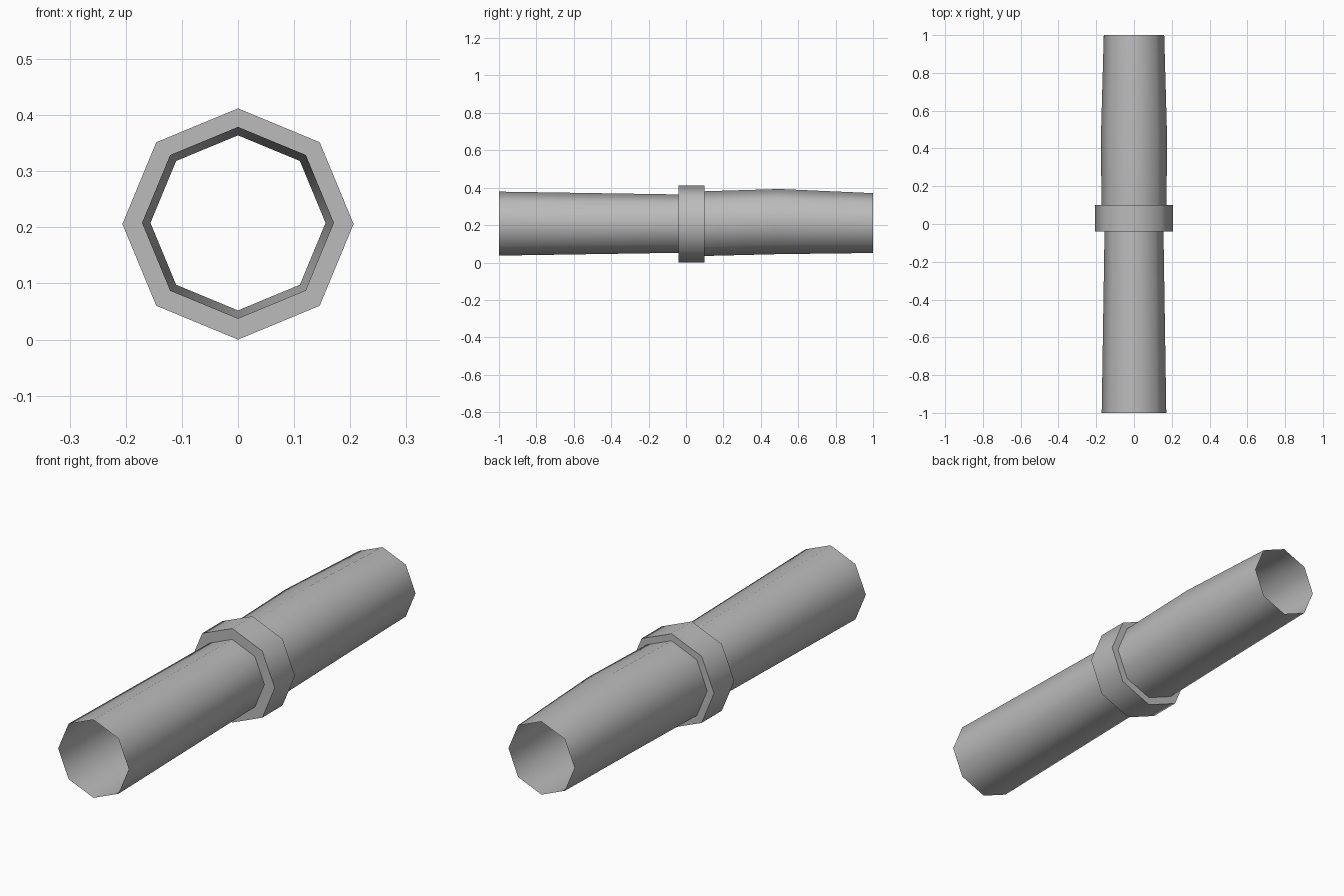
import bpy, bmesh, math

if "Cube" in bpy.data.objects:
    bpy.data.objects.remove(bpy.data.objects["Cube"])

SIDES = 8

grey = bpy.data.materials.new("mid grey")
grey.diffuse_color = (0.5, 0.5, 0.5, 1)
grey.use_nodes = True
grey.node_tree.nodes["Principled BSDF"].inputs["Base Color"].default_value = grey.diffuse_color


def tube(name, stations):
    """Open octagonal tube through (y, radius, centre height) stations."""
    bm = bmesh.new()
    rings = []
    for y, r, z in stations:
        rings.append([bm.verts.new((r * math.cos(math.tau * i / SIDES), y,
                                    z + r * math.sin(math.tau * i / SIDES)))
                      for i in range(SIDES)])
    for a, b in zip(rings, rings[1:]):
        for i in range(SIDES):
            j = (i + 1) % SIDES
            bm.faces.new((a[i], b[i], b[j], a[j]))
    bmesh.ops.recalc_face_normals(bm, faces=bm.faces)
    mesh = bpy.data.meshes.new(name)
    bm.to_mesh(mesh)
    bm.free()
    mesh.materials.append(grey)
    obj = bpy.data.objects.new(name, mesh)
    bpy.context.collection.objects.link(obj)
    # Smooth round the tube, crisp at the collar shoulders
    bpy.ops.object.select_all(action='DESELECT')
    obj.select_set(True)
    bpy.context.view_layer.objects.active = obj
    bpy.ops.object.shade_smooth_by_angle(angle=math.radians(60))
    return obj


# Single-walled pipe: tapered front, raised collar, gently bulging back
tube("pipe_with_collar", [
    (-1.00, 0.171, 0.208),
    (-0.04, 0.156, 0.208),
    (-0.04, 0.206, 0.206),
    (0.10, 0.206, 0.206),
    (0.10, 0.173, 0.208),
    (0.50, 0.174, 0.219),
    (1.00, 0.160, 0.211),
])
